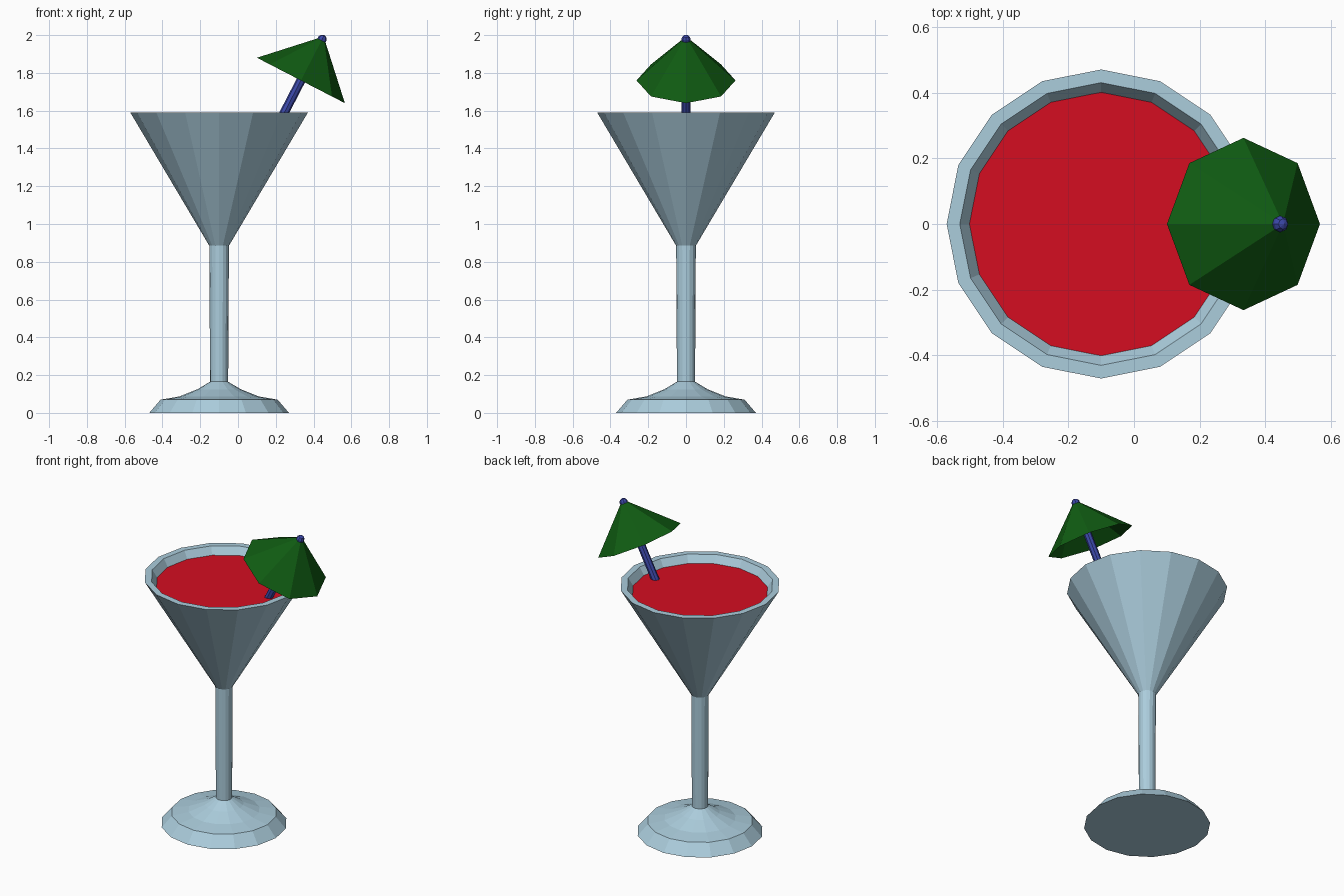
import bpy, bmesh, math
from mathutils import Vector, Matrix

if "Cube" in bpy.data.objects:
    bpy.data.objects.remove(bpy.data.objects["Cube"])


def material(name, rgb):
    m = bpy.data.materials.new(name)
    m.diffuse_color = (*rgb, 1)
    m.use_nodes = True
    m.node_tree.nodes["Principled BSDF"].inputs["Base Color"].default_value = m.diffuse_color
    return m


GLASS = material("pale blue glass", (0.41, 0.61, 0.72))
RED = material("red drink", (0.66, 0.004, 0.015))
GREEN = material("green paper", (0.005, 0.105, 0.006))
BLUE = material("blue stick", (0.045, 0.065, 0.40))


def lathe(name, profile, sides, mat, matrix):
    """Revolve (radius, height) points; a zero radius closes to a point."""
    bm = bmesh.new()
    rings = []
    for r, z in profile:
        n = 1 if r == 0 else sides
        rings.append([bm.verts.new((r * math.cos(2 * math.pi * i / sides),
                                    r * math.sin(2 * math.pi * i / sides), z))
                      for i in range(n)])
    for a, b in zip(rings, rings[1:]):
        for i in range(sides):
            j = (i + 1) % sides
            if len(a) == 1:
                bm.faces.new((a[0], b[j], b[i]))
            elif len(b) == 1:
                bm.faces.new((a[i], a[j], b[0]))
            else:
                bm.faces.new((a[i], a[j], b[j], b[i]))
    bm.transform(matrix)
    me = bpy.data.meshes.new(name)
    bm.to_mesh(me)
    bm.free()
    me.materials.append(mat)
    ob = bpy.data.objects.new(name, me)
    bpy.context.collection.objects.link(ob)
    return ob


glass_axis = Matrix.Translation((-0.1, 0, 0))

# Foot, stem, bowl and inner wall in one profile
lathe("cocktail_glass",
      [(0, 0), (0.37, 0), (0.31, 0.07), (0.21, 0.087), (0.115, 0.125),
       (0.048, 0.165), (0.052, 0.885), (0.47, 1.59), (0.43, 1.59), (0, 0.90)],
      16, GLASS, glass_axis)

# Drink surface
lathe("drink", [(0.403, 1.543), (0, 1.543)], 16, RED, glass_axis)

# Tilted umbrella: local z runs along the stick, origin at the canopy rim centre
tilt = (Matrix.Translation((0.333, 0, 1.76))
        @ Vector((0.459, 0, 0.889)).to_track_quat('Z', 'Y').to_matrix().to_4x4())
lathe("umbrella_canopy", [(0.262, 0), (0, 0.262)], 8, GREEN, tilt)
lathe("umbrella_stick",
      [(0, -0.27), (0.024, -0.27), (0.024, 0.251), (0.016, 0.264), (0, 0.270)],
      8, BLUE, tilt)
